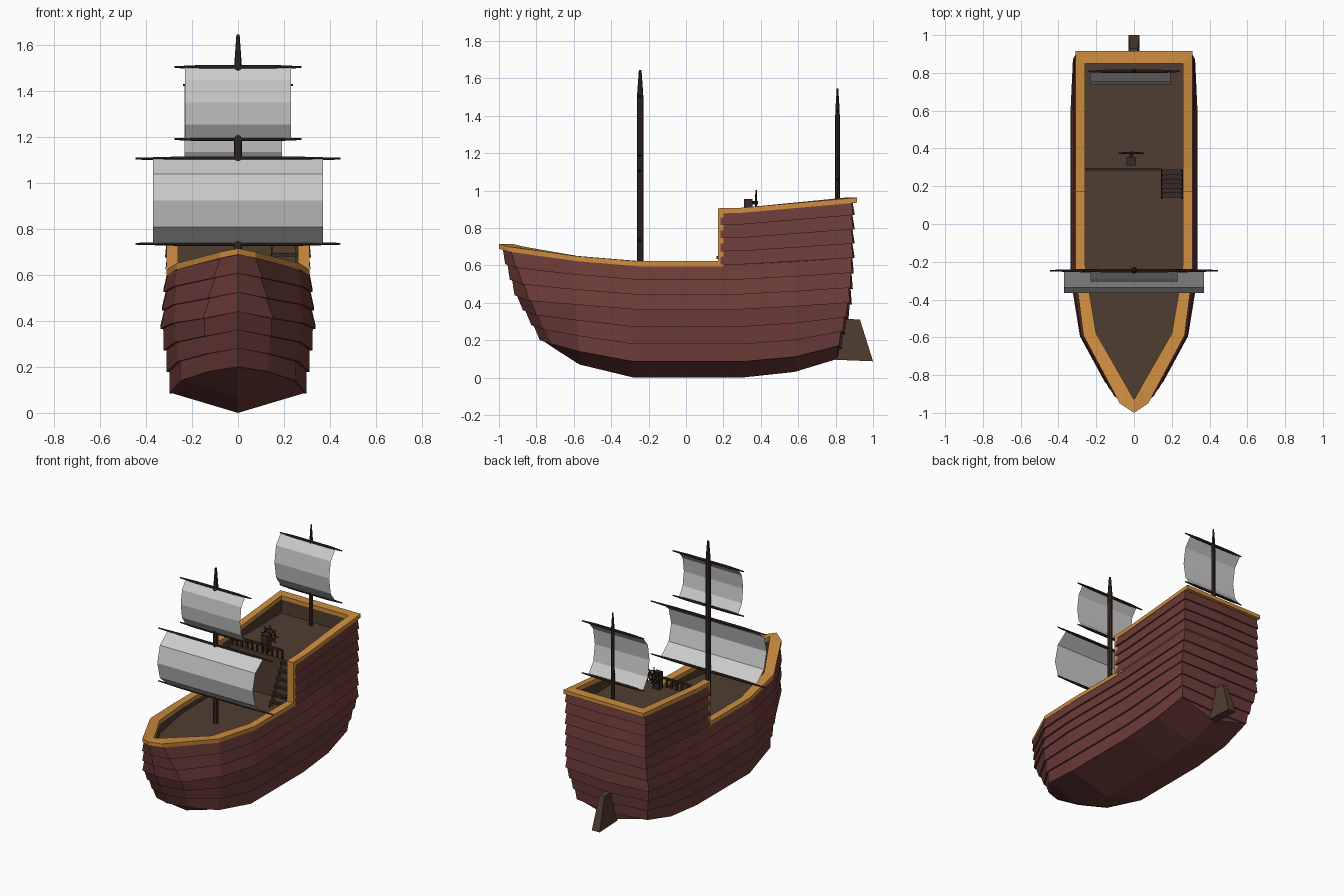
import bpy, bmesh, math
from mathutils import Vector as V

if "Cube" in bpy.data.objects:
    bpy.data.objects.remove(bpy.data.objects["Cube"])


def mat(name, rgb):
    m = bpy.data.materials.new(name)
    m.diffuse_color = (*rgb, 1)
    m.use_nodes = True
    m.node_tree.nodes["Principled BSDF"].inputs["Base Color"].default_value = m.diffuse_color
    return m


HULL = mat("red_wood", (0.15, 0.045, 0.04))
TRIM = mat("golden_trim", (0.62, 0.27, 0.05))
DECK = mat("deck_wood", (0.08, 0.047, 0.03))
DARK = mat("dark_wood", (0.04, 0.023, 0.017))


def make(name, verts, faces, m=None):
    me = bpy.data.meshes.new(name)
    me.from_pydata([tuple(v) for v in verts], [], faces)
    bm = bmesh.new()
    bm.from_mesh(me)
    bmesh.ops.remove_doubles(bm, verts=bm.verts, dist=1e-5)
    bmesh.ops.recalc_face_normals(bm, faces=bm.faces)
    bm.to_mesh(me)
    bm.free()
    ob = bpy.data.objects.new(name, me)
    bpy.context.collection.objects.link(ob)
    if m:
        me.materials.append(m)
    return ob


def grid(name, rows, m=None, closed=False, wrap=False):
    """Skin equal-length rows of points; closed joins row ends, wrap joins last row to first."""
    n, r = len(rows[0]), len(rows)
    faces = [(i * n + j, i * n + (j + 1) % n, (i + 1) % r * n + (j + 1) % n, (i + 1) % r * n + j)
             for i in range(r if wrap else r - 1) for j in range(n if closed else n - 1)]
    return make(name, [p for row in rows for p in row], faces, m)


def box(name, x0, x1, y0, y1, z0, z1, m):
    vs = [(x, y, z) for x in (x0, x1) for y in (y0, y1) for z in (z0, z1)]
    return make(name, vs, [(0, 1, 3, 2), (4, 6, 7, 5), (0, 4, 5, 1), (2, 3, 7, 6), (0, 2, 6, 4), (1, 5, 7, 3)], m)


def spar(name, a, b, radii, m, sides=8):
    """Round pole from a to b; radii = [(fraction, radius), ...]."""
    a, b = V(a), V(b)
    q = (b - a).to_track_quat('Z', 'Y')
    rows = [[a.lerp(b, t) + q @ V((r * math.cos(k * math.tau / sides), r * math.sin(k * math.tau / sides), 0))
             for k in range(sides)] for t, r in radii]
    ob = grid(name, rows, m, closed=True)
    bm = bmesh.new()
    bm.from_mesh(ob.data)
    bmesh.ops.holes_fill(bm, edges=bm.edges)
    bmesh.ops.recalc_face_normals(bm, faces=bm.faces)
    bm.to_mesh(ob.data)
    bm.free()


def flip(p):
    return V((-p[0], p[1], p[2]))


def both(row):
    """Add the mirrored port half to a starboard row ending on the centre line."""
    row = [V(p) for p in row]
    return row + [flip(p) for p in reversed(row[:-1])]


def planked(name, curves, count, out, keel=None, closed=True):
    """Overlapping planks: every plank's lower edge is pushed outwards."""
    def sample(c, t):
        s = t * (len(c) - 1)
        i = min(int(s), len(c) - 2)
        return V(c[i]).lerp(V(c[i + 1]), s - i)

    def ring(t, off):
        pts = both([sample(c, t) for c in curves])
        if closed:
            pts.pop()
        res = []
        for i, p in enumerate(pts):
            a = pts[i - 1] if closed or i else p
            b = pts[(i + 1) % len(pts)] if closed or i < len(pts) - 1 else p
            d1, d2 = (p - a), (b - p)
            n = sum(((V((d.y, -d.x, 0)).normalized()) for d in (d1, d2) if d.length > 0), V())
            res.append(p + n.normalized() * off)
        return res

    rows = []
    if keel:
        k = both([(0, y, z) for y, z in keel])
        rows = [k[:-1], ring(0, 0)]
    for i in range(count):
        rows += [ring(i / count, out), ring((i + 1) / count, 0)]
    return grid(name, rows, HULL, closed=closed)


# hull: each station runs chine, widest point, sheer (bow to stern centre)
stations = [
    [(0, -.77, .20), (0, -.905, .44), (0, -.98, .69)],
    [(.12, -.71, .18), (.145, -.83, .41), (.075, -.935, .675)],
    [(.24, -.57, .14), (.275, -.59, .39), (.265, -.59, .63)],
    [(.285, -.28, .085), (.325, -.28, .365), (.305, -.28, .605)],
    [(.285, .3, .085), (.325, .3, .365), (.305, .3, .605)],
    [(.28, .58, .11), (.325, .58, .38), (.305, .58, .62)],
    [(.265, .81, .17), (.315, .865, .4), (.305, .885, .64)],
    [(0, .82, .15), (0, .875, .39), (0, .89, .64)]]
keel = [(-.77, .2), (-.68, .14), (-.57, .07), (-.28, 0), (.3, 0), (.58, .03), (.81, .1), (.81, .1)]
planked("lower_hull", stations, 6, .012, keel)
castle = [[(.305, .185, .605), (.305, .185, .885)], [(.305, .3, .605), (.305, .3, .89)],
          [(.305, .885, .64), (.305, .885, .945)], [(0, .89, .64), (0, .89, .945)]]
planked("stern_castle", castle, 4, .012, closed=False)

# trim rail: outer xy, inner xy, top z, offset of underside
rail = [(0, -1, 0, -.93, .715, 0), (.075, -.95, .035, -.868, .70, 0), (.268, -.59, .2, -.58, .65, 0),
        (.31, -.26, .258, -.24, .622, 0), (.31, .17, .26, .17, .622, .03), (.31, .17, .26, .17, .905, .03),
        (.31, .3, .26, .3, .908, 0), (.31, .915, .26, .85, .962, 0), (0, .915, 0, .85, .962, 0)]
sections = [[V((ox, oy, z)), V((ix, iy, z)), V((ix, iy + d, z - .027)), V((ox, oy + d, z - .027))]
            for ox, oy, ix, iy, z, d in rail]
sections += [[flip(p) for p in s] for s in reversed(sections[1:-1])]
grid("trim_rail", sections, TRIM, closed=True, wrap=True)

# inner bulwarks, decks and bulkhead
MAIN, UP, EDGE = .56, .84, .285
grid("bulwark_lining", [[s[2], V((s[2].x, s[2].y, MAIN))] for s in sections], DECK, wrap=True)
outline = both([(0, -.93, MAIN), (.2, -.58, MAIN), (.26, -.24, MAIN), (.26, EDGE, MAIN), (0, EDGE, MAIN)])[:-1]
make("main_deck", outline, [tuple(range(len(outline)))], DECK)
grid("upper_deck", [[(x, EDGE, MAIN), (x, EDGE, UP), (x, .855, UP)] for x in (-.262, .262)], DECK)

# stairs
for i in range(6):
    y, z = .14 + .024 * i, MAIN + .045 * (i + 1)
    box("stair_step", .145, .258, y, y + .026, z - .015, z, DARK)
for x in (.143, .25):
    prof = [(.135, MAIN), (.165, MAIN), (EDGE, UP - .04), (EDGE, UP)]
    grid("stair_side", [[(x + d, y, z) for y, z in prof] for d in (0, .01)], DARK, closed=True)

# balustrade at the upper deck edge
box("balustrade_top", -.255, .145, .283, .297, .893, .905, DARK)
for i in range(11):
    x = -.25 + .039 * i
    box("baluster", x - .006, x + .006, .284, .296, UP, .895, DARK)

# steering wheel and its stand
wx, wy, wz = -.015, .375, .935
box("wheel_stand", wx - .025, wx + .025, .31, .355, UP, .955, DARK)
spar("wheel_axle", (wx, .35, wz), (wx, .385, wz), [(0, .01), (1, .01)], DARK)
bpy.ops.mesh.primitive_torus_add(location=(wx, wy, wz), rotation=(math.pi / 2, 0, 0), major_radius=.042,
                                 minor_radius=.006, major_segments=16, minor_segments=6)
bpy.context.object.name = "wheel_rim"
bpy.context.object.data.materials.append(DARK)
for k in range(8):
    a = k * math.tau / 8
    spar("wheel_spoke", (wx, wy, wz), (wx + .068 * math.cos(a), wy, wz + .068 * math.sin(a)),
         [(0, .004), (1, .004)], DARK, 6)

# masts
spar("main_mast", (0, -.245, MAIN), (0, -.245, 1.645), [(0, .018), (.87, .017), (1, .007)], DARK)
spar("rear_mast", (0, .81, UP), (0, .81, 1.545), [(0, .013), (.83, .012), (1, .004)], DARK)

# sails with a yard at the top and bottom: y, z low, z high, belly, sail x range, yard half length
rigs = [("main_sail", -.25, .735, 1.105, .115, -.37, .37, .445),
        ("top_sail", -.25, 1.19, 1.503, .055, -.23, .23, .275),
        ("rear_sail", .805, 1.06, 1.425, .07, -.232, .192, .24)]
belly = [(0, 0), (.2, .75), (.51, 1), (.82, .75), (1, 0)]
for name, y, z0, z1, depth, x0, x1, half in rigs:
    grid(name, [[(x, y - depth * b, z0 + (z1 - z0) * t) for t, b in belly] for x in (x0, x1)])
    for z in (z0, z1):
        spar(name + "_yard", (-half, y + .003, z), (half, y + .003, z),
             [(0, .004), (.2, .009), (.8, .009), (1, .004)], DARK)

# rudder
low = [(x, y, z) for x, y, z in ((-.03, .80, .095), (.03, .80, .095), (.03, 1.0, .087), (-.03, 1.0, .087))]
high = [(-.02, .84, .315), (.02, .84, .315), (.02, .93, .31), (-.02, .93, .31)]
make("rudder", low + high, [(3, 2, 1, 0), (4, 5, 6, 7)] + [(i, (i + 1) % 4, (i + 1) % 4 + 4, i + 4)
                                                         for i in range(4)], DECK)
